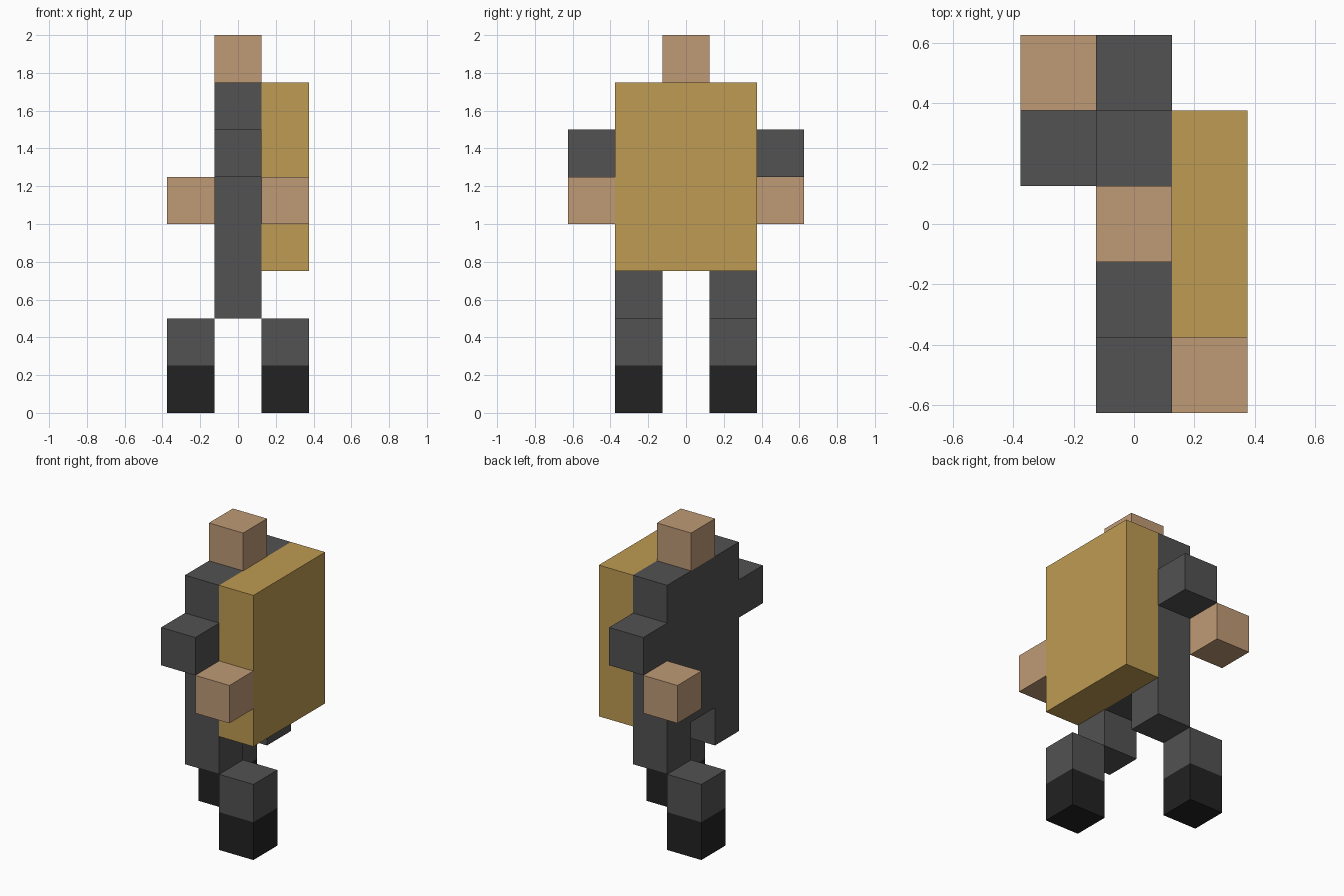
import bpy

cube = bpy.data.objects.get("Cube")
if cube:
    bpy.data.objects.remove(cube, do_unlink=True)

U = 0.25  # block size


def make_material(name, rgb):
    mat = bpy.data.materials.new(name)
    mat.use_nodes = True
    color = (*rgb, 1.0)
    mat.diffuse_color = color
    bsdf = next(n for n in mat.node_tree.nodes if n.type == 'BSDF_PRINCIPLED')
    bsdf.inputs["Base Color"].default_value = color
    bsdf.inputs["Roughness"].default_value = 0.9
    return mat


skin = make_material("tan", (0.521, 0.323, 0.181))
gold = make_material("gold", (0.515, 0.328, 0.084))
cloth = make_material("dark grey", (0.084, 0.084, 0.084))
boot = make_material("black", (0.016, 0.016, 0.016))


def block(name, center, size, mat):
    """Box with center and size given in block units."""
    bpy.ops.mesh.primitive_cube_add(size=1, location=[c * U for c in center])
    obj = bpy.context.object
    obj.name = obj.data.name = name
    for v in obj.data.vertices:
        v.co = [v.co[i] * size[i] * U for i in range(3)]
    obj.data.materials.append(mat)
    return obj


# Head, body and the big pack
block("head", (0, 0, 7.5), (1, 1, 1), skin)
block("torso", (0, 0, 5), (1, 3, 4), cloth)
block("backpack", (1, 0, 5), (1, 3, 4), gold)

# Limbs: the two sides swing in opposite directions along x
for side, s in (("front", -1), ("back", 1)):
    block(side + "_upper_arm", (0, 2 * s, 5.5), (1, 1, 1), cloth)
    block(side + "_hand", (-s, 2 * s, 4.5), (1, 1, 1), skin)
    block(side + "_upper_leg", (0, s, 2.5), (1, 1, 1), cloth)
    block(side + "_lower_leg", (-s, s, 1.5), (1, 1, 1), cloth)
    block(side + "_boot", (-s, s, 0.5), (1, 1, 1), boot)
